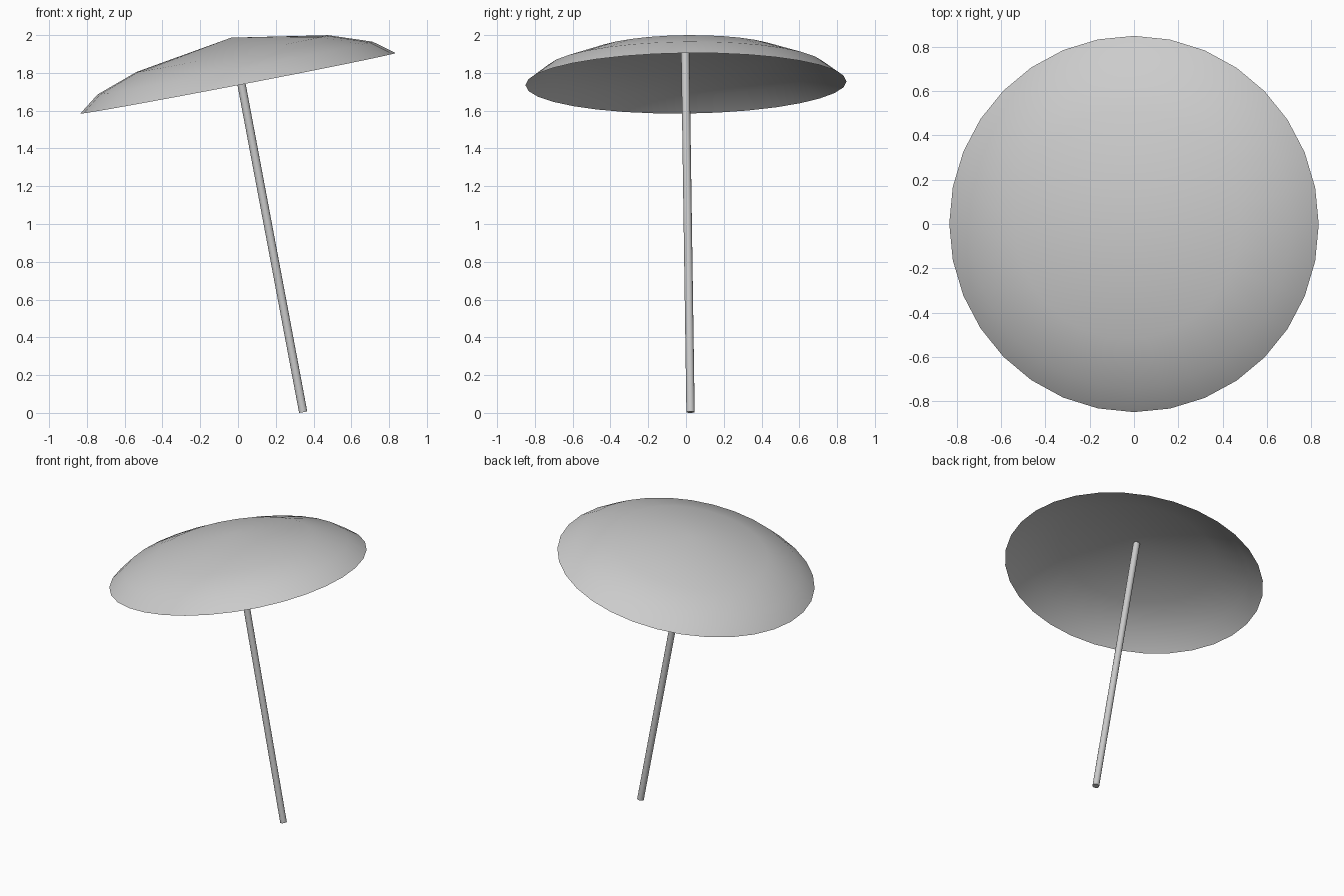
import bpy
import bmesh
from math import cos, sin, tau, radians
from mathutils import Matrix, Vector

cube = bpy.data.objects.get("Cube")
if cube:
    bpy.data.objects.remove(cube, do_unlink=True)

# One plain grey for the whole parasol
grey = bpy.data.materials.new("light_grey")
grey.use_nodes = True
grey.diffuse_color = (0.6, 0.6, 0.6, 1)
grey.node_tree.nodes["Principled BSDF"].inputs["Base Color"].default_value = grey.diffuse_color

SIDES = 32
RIM_CENTRE = Vector((0, 0, 1.745))
TILT = Matrix.Rotation(0.012, 4, "X") @ Matrix.Rotation(radians(-10.87), 4, "Y")


def add_object(name, bm, matrix):
    bm.transform(matrix)
    mesh = bpy.data.meshes.new(name)
    bm.to_mesh(mesh)
    bm.free()
    mesh.materials.append(grey)
    obj = bpy.data.objects.new(name, mesh)
    bpy.context.collection.objects.link(obj)
    return obj


# Canopy: open shallow dome, rings from rim to apex
bm = bmesh.new()
rings = []
for radius, height in [(0.85, 0), (0.741, 0.082), (0.517, 0.16)]:
    rings.append([bm.verts.new((radius * cos(tau * i / SIDES), radius * sin(tau * i / SIDES), height))
                  for i in range(SIDES)])
apex = bm.verts.new((0.01, 0, 0.244))
for i in range(SIDES):
    j = (i + 1) % SIDES
    for low, high in zip(rings, rings[1:]):
        bm.faces.new((low[i], low[j], high[j], high[i]))
    bm.faces.new((rings[-1][i], rings[-1][j], apex))
for face in bm.faces:
    face.smooth = True
add_object("canopy", bm, Matrix.Translation(RIM_CENTRE) @ TILT)

# Pole: thin leaning cylinder from the ground to just under the apex
foot = Vector((0.345, 0.024, 0.004))
head = Vector((-0.026, -0.005, 1.977))
axis = head - foot
bm = bmesh.new()
bmesh.ops.create_cone(bm, cap_ends=True, segments=16, radius1=0.022, radius2=0.022, depth=axis.length)
for face in bm.faces:
    face.smooth = len(face.verts) == 4
for edge in bm.edges:
    edge.smooth = all(face.smooth for face in edge.link_faces)
turn = axis.to_track_quat("Z", "Y").to_matrix().to_4x4()
add_object("pole", bm, Matrix.Translation((foot + head) / 2) @ turn)
